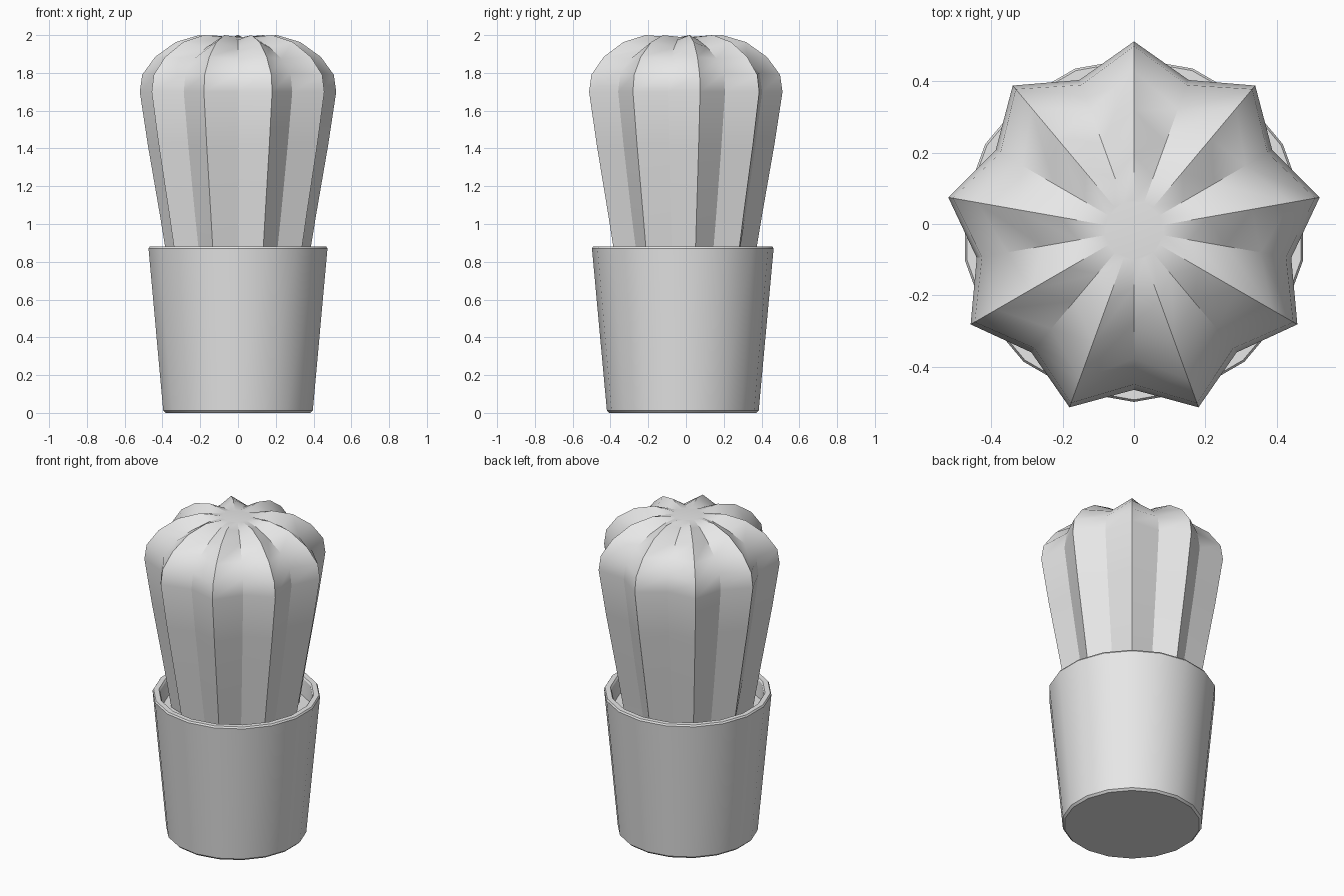
import bpy
import bmesh
from math import sin, cos, pi, radians

if "Cube" in bpy.data.objects:
    bpy.data.objects.remove(bpy.data.objects["Cube"], do_unlink=True)

CENTRE_Y = -0.017
SIDES = 18

grey = bpy.data.materials.new("light_grey")
grey.use_nodes = True
colour = (0.8, 0.8, 0.8, 1)
grey.diffuse_color = colour
grey.node_tree.nodes["Principled BSDF"].inputs["Base Color"].default_value = colour


def lathe(name, rings):
    """Skin 18-sided rings; each ring is (ridge r, ridge z, valley r, valley z)."""
    bm = bmesh.new()
    loops = []
    for ridge_r, ridge_z, valley_r, valley_z in rings:
        loop = []
        for i in range(SIDES):
            a = pi / 2 + i * 2 * pi / SIDES
            r, z = (valley_r, valley_z) if i % 2 else (ridge_r, ridge_z)
            loop.append(bm.verts.new((r * cos(a), r * sin(a) + CENTRE_Y, z)))
        loops.append(loop)
    for low, high in zip(loops, loops[1:]):
        for i in range(SIDES):
            j = (i + 1) % SIDES
            bm.faces.new((low[i], low[j], high[j], high[i]))
    bm.faces.new(loops[0][::-1])
    bm.faces.new(loops[-1])
    bmesh.ops.recalc_face_normals(bm, faces=bm.faces)
    mesh = bpy.data.meshes.new(name)
    bm.to_mesh(mesh)
    bm.free()
    obj = bpy.data.objects.new(name, mesh)
    bpy.context.collection.objects.link(obj)
    mesh.materials.append(grey)
    bpy.ops.object.select_all(action="DESELECT")
    obj.select_set(True)
    bpy.context.view_layer.objects.active = obj
    bpy.ops.object.shade_smooth_by_angle(angle=radians(30))
    return obj


# Pot: outer wall, narrow bevelled rim, inner wall and closed soil surface
pot_profile = [(0.39, 0), (0.402, 0.012), (0.481, 0.87), (0.475, 0.88),
               (0.445, 0.88), (0.438, 0.87), (0.43, 0.77)]
lathe("plant_pot", [(r, z, r, z) for r, z in pot_profile])

# Cactus: nine pointed ribs, folding in to a small flat crown
lathe("ribbed_cactus", [
    (0.37, 0.75, 0.305, 0.75),
    (0.422, 1.06, 0.356, 1.06),
    (0.485, 1.42, 0.41, 1.42),
    (0.528, 1.70, 0.447, 1.70),
    (0.515, 1.79, 0.432, 1.80),
    (0.445, 1.885, 0.36, 1.875),
    (0.335, 1.963, 0.26, 1.935),
    (0.21, 2.0, 0.16, 1.975),
    (0.083, 1.99, 0.083, 1.99),
])
